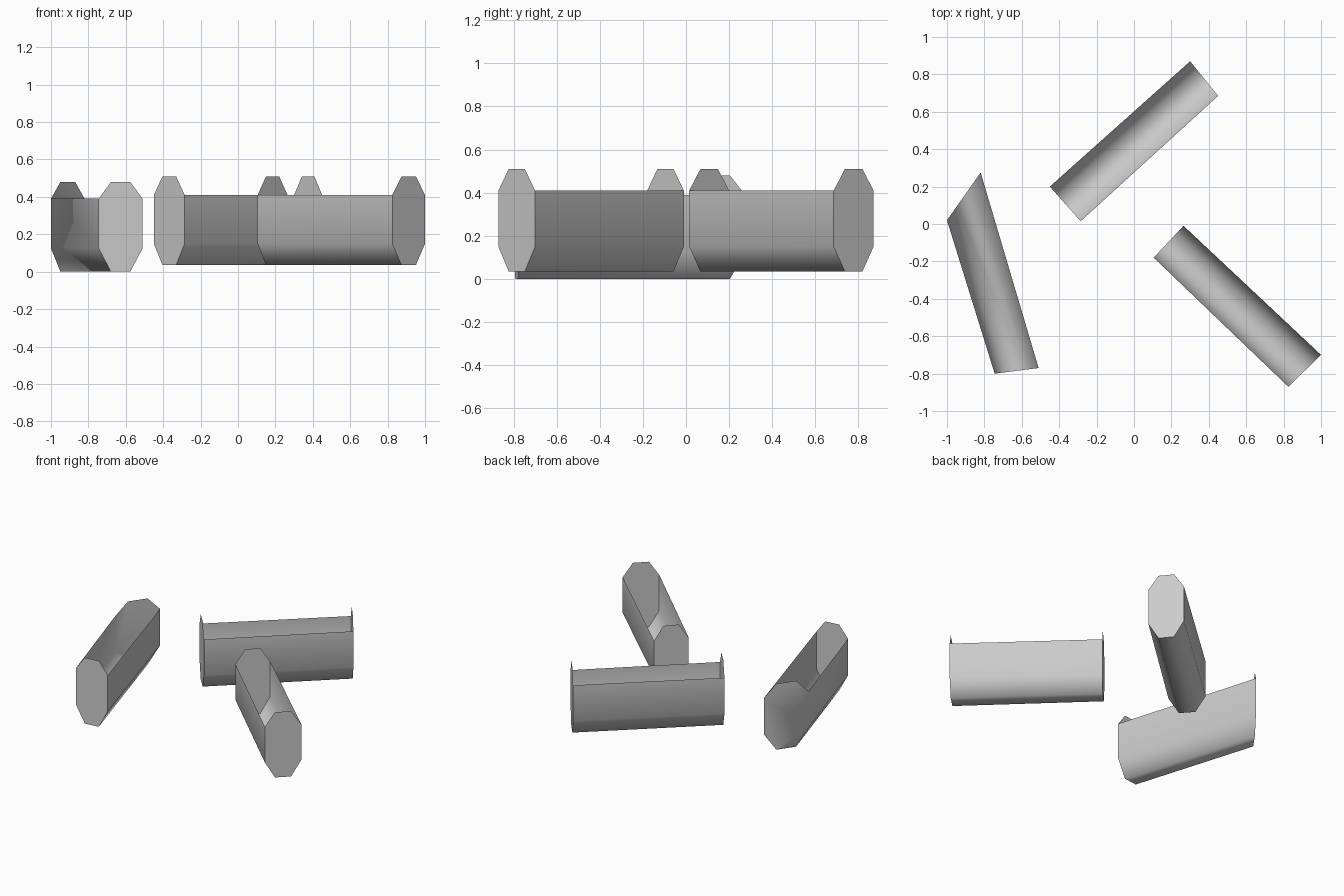
import bpy, bmesh, math
from mathutils import Vector

if "Cube" in bpy.data.objects:
    bpy.data.objects.remove(bpy.data.objects["Cube"])

INSET = 0.28   # how far the narrow top and bottom edges step in from each side


def trough(name, end_a, end_b, base, low, rim, tip):
    """Open trough: three-sided channel with octagonal plates at both ends.
    Each end is a (left, right) pair of plan points."""
    profile = [(0, rim), (0, low), (INSET, base), (1 - INSET, base),
               (1, low), (1, rim)]
    tab = [(1 - INSET, tip), (INSET, tip)]
    bm = bmesh.new()

    def ring(end, pts):
        l, r = Vector(end[0]), Vector(end[1])
        return [bm.verts.new((*l.lerp(r, t), z)) for t, z in pts]

    a, b = ring(end_a, profile), ring(end_b, profile)
    # side walls, sloping chines and floor
    for i in range(len(profile) - 1):
        bm.faces.new((a[i], a[i + 1], b[i + 1], b[i]))
    # octagonal end plates rising above the rim
    bm.faces.new(a + ring(end_a, tab))
    bm.faces.new(b + ring(end_b, tab))
    bmesh.ops.recalc_face_normals(bm, faces=bm.faces)
    if bm.faces[:][2].normal.z > 0:
        bmesh.ops.reverse_faces(bm, faces=bm.faces)
    mesh = bpy.data.meshes.new(name)
    bm.to_mesh(mesh)
    bm.free()
    ob = bpy.data.objects.new(name, mesh)
    bpy.context.collection.objects.link(ob)
    bpy.ops.object.select_all(action='DESELECT')
    ob.select_set(True)
    bpy.context.view_layer.objects.active = ob
    bpy.ops.object.shade_smooth_by_angle(angle=math.radians(70))


# three troughs scattered on the ground
trough("back_trough", ((-0.45, 0.20), (-0.285, 0.015)),
       ((0.30, 0.87), (0.45, 0.685)), 0.035, 0.15, 0.41, 0.51)
trough("right_trough", ((0.105, -0.18), (0.265, -0.01)),
       ((0.825, -0.87), (1.0, -0.70)), 0.035, 0.15, 0.41, 0.51)
trough("left_trough", ((-1.0, 0.02), (-0.82, 0.275)),
       ((-0.745, -0.80), (-0.51, -0.77)), 0.0, 0.125, 0.39, 0.48)
